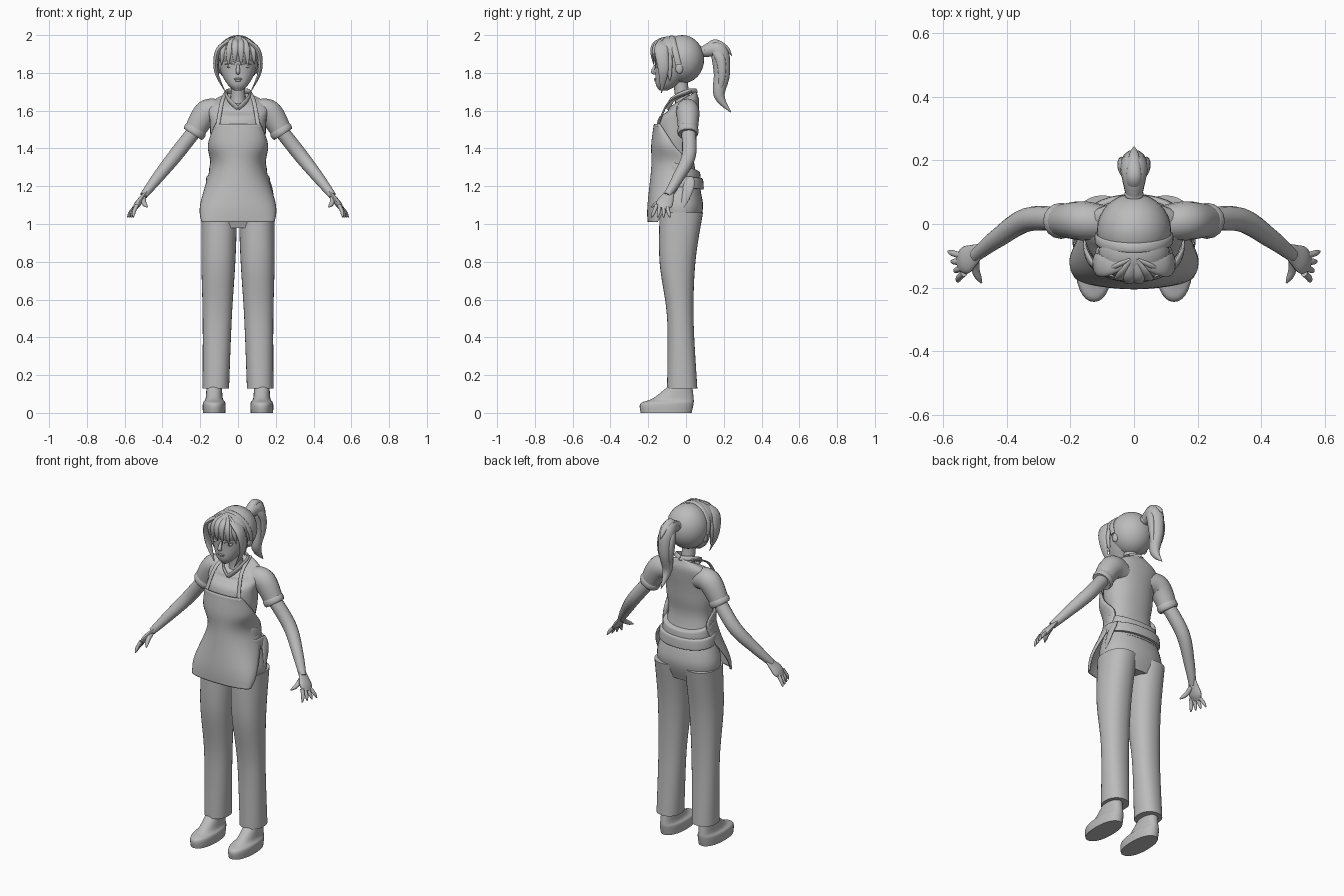
import bpy, bmesh, math, random
from mathutils import Vector

random.seed(4)
default_cube = bpy.data.objects.get("Cube")
if default_cube:
    bpy.data.objects.remove(default_cube, do_unlink=True)

GREY = (.5, .5, .5, 1)
material = bpy.data.materials.new("plain grey")
material.use_nodes = True
material.diffuse_color = GREY
material.node_tree.nodes["Principled BSDF"].inputs["Base Color"].default_value = GREY

SIDEWAYS = Vector((1, 0, 0))
DEPTH = Vector((0, 1, 0))
UPWARD = Vector((0, 0, 1))


def make_object(name, bm, pair=False):
    bmesh.ops.recalc_face_normals(bm, faces=bm.faces)
    mesh = bpy.data.meshes.new(name)
    bm.to_mesh(mesh)
    bm.free()
    mesh.materials.append(material)
    for polygon in mesh.polygons:
        polygon.use_smooth = True
    mesh.set_sharp_from_angle(angle=math.radians(50))
    part = bpy.data.objects.new(name, mesh)
    bpy.context.collection.objects.link(part)
    if pair:
        part.modifiers.new("Mirror", 'MIRROR').use_mirror_merge = False
    return part


def sample_curve(rows, count):
    """Evenly sampled smooth curve through rows of any width."""
    rows = [Vector(row) for row in rows]
    last = len(rows) - 1
    samples = []
    for step in range(count + 1):
        place = step / count * last
        i = min(int(place), last - 1)
        f = place - i
        start, end = rows[i], rows[i + 1]
        leave = (end - rows[max(i - 1, 0)]) / 2
        arrive = (rows[min(i + 2, last)] - start) / 2
        ease = f * f * (3 - 2 * f)
        samples.append(start.lerp(end, ease) + leave * f * (1 - f) ** 2 - arrive * f * f * (1 - f))
    return samples


def skin_rings(bm, rings, closed=True):
    loops = [[bm.verts.new(point) for point in ring] for ring in rings]
    size = len(loops[0])
    for lower, upper in zip(loops, loops[1:]):
        for j in range(size if closed else size - 1):
            k = (j + 1) % size
            bm.faces.new((lower[j], lower[k], upper[k], upper[j]))
    if closed:
        bm.faces.new(loops[0])
        bm.faces.new(loops[-1])


def circle(count):
    return [(math.cos(a), math.sin(a)) for a in (math.tau * j / count for j in range(count))]


def squared(value):
    return math.copysign(abs(value) ** .9, value)


def loft(name, rows, centre=0, lean=0, slope=lambda z: 0, pair=False):
    """Stacked oval rings; each row is height, half width, front reach, back reach."""
    bm, rings = bmesh.new(), []
    for z, width, front, back in sample_curve(rows, 24):
        middle, reach = (back - front) / 2, (back + front) / 2
        rings.append([(centre + lean * z + width * squared(c), middle + reach * squared(s),
                       z + slope(z) * reach * s) for c, s in circle(32)])
    skin_rings(bm, rings)
    return make_object(name, bm, pair)


def tube(name, points, radii, flat=1, axis=DEPTH, pair=False):
    """Sweep an oval along points; flat scales the oval along the axis."""
    bm, rings = bmesh.new(), []
    path = sample_curve(points, 20)
    sizes = sample_curve([(r, r) for r in radii], 20)
    for i, (point, size) in enumerate(zip(path, sizes)):
        heading = (path[min(i + 1, 20)] - path[max(i - 1, 0)]).normalized()
        across = axis.cross(heading).normalized()
        along = heading.cross(across)
        rings.append([point + size.x * (across * c + along * s * flat) for c, s in circle(16)])
    skin_rings(bm, rings)
    return make_object(name, bm, pair)


def strand(name, points, width, flat=1, axis=DEPTH, pair=False):
    """Leaf-shaped lock that narrows to a point."""
    return tube(name, points, [width * k for k in (.6, 1, .9, .6, .05)], flat, axis, pair)


def ball(name, centre, size, pair=False):
    bm = bmesh.new()
    bmesh.ops.create_uvsphere(bm, u_segments=32, v_segments=16, radius=1)
    bmesh.ops.scale(bm, vec=size, verts=bm.verts)
    bmesh.ops.translate(bm, vec=centre, verts=bm.verts)
    return make_object(name, bm, pair)


# Shoes and trousers
loft("shoes", [(0, .06, .24, .03), (.05, .06, .24, .04), (.08, .045, .17, .04), (.17, .04, .06, .03)],
     centre=.126, pair=True)
loft("trouser_legs", [(.13, .07, .1, .06), (.5, .077, .1, .04), (.8, .09, .14, .05), (1.06, .095, .14, .09)],
     centre=.12, lean=-.02, pair=True)
loft("trouser_hips", [(.98, .17, .12, .06), (1.1, .19, .15, .09), (1.27, .14, .12, .05)])

# Shirt, with the neckline dropping towards the front
loft("shirt_body", [(1.17, .165, .13, .08), (1.34, .13, .12, .04), (1.45, .145, .15, .05),
                    (1.55, .15, .15, .06), (1.62, .16, .1, .07), (1.65, .125, .09, .06),
                    (1.665, .07, .075, .055)], slope=lambda z: max(0, z - 1.57) * 6)
shoulder, armpit, hem = Vector((.08, 0, 1.59)), Vector((.165, .01, 1.59)), Vector((.236, .01, 1.48))
tube("sleeves", [shoulder, armpit, hem], (.06, .067, .054), flat=.92, pair=True)
tube("sleeve_cuffs", [armpit.lerp(hem, .75), hem.lerp(armpit, -.05)], (.056, .061, .061, .055),
     flat=.92, pair=True)
tube("collar", [(0, -.095, 1.61), (.05, -.07, 1.66), (.06, .01, 1.7), (0, .054, 1.705)],
     (.007, .007), flat=2, axis=UPWARD - DEPTH / 2, pair=True)

# Arms and hands
tube("arms", [(.2, .01, 1.53), (.33, .015, 1.365), (.43, -.045, 1.24), (.5, -.1, 1.15)],
     (.038, .038, .03, .02), pair=True)
tube("palms", [(.485, -.085, 1.17), (.55, -.127, 1.08)], (.009, .013, .017, .01), flat=2.6, pair=True)
for i, finger in enumerate(("index", "middle", "ring", "little")):
    knuckle = Vector((.535, -.155 + .018 * i, 1.1))
    tip = Vector((.555 + .01 * i, -.182 + .032 * i, 1.035))
    bend = knuckle.lerp(tip, .5) + SIDEWAYS * .005
    tube(finger + "_fingers", [knuckle, bend, tip], (.011, .01, .009, .003), pair=True)
tube("thumbs", [(.5, -.11, 1.14), (.497, -.15, 1.11), (.48, -.185, 1.09)], (.014, .013, .011, .003),
     axis=SIDEWAYS, pair=True)

# Apron panel wrapped round the front; rows are height, half width, front reach, edge reach
bm, rings = bmesh.new(), []
for z, width, front, edge in sample_curve([(1.01, .19, .2, .15), (1.1, .197, .2, .1), (1.3, .145, .18, -.01),
                                           (1.42, .155, .18, .065), (1.53, .117, .166, .138)], 24):
    angles = [math.radians(degrees) for degrees in range(-90, 91, 6)]
    rings.append([(width * math.sin(a), -edge - (front - edge) * abs(math.cos(a)) ** .8, z) for a in angles])
skin_rings(bm, rings, closed=False)
apron = make_object("apron_panel", bm)
thickness = apron.modifiers.new("Thickness", 'SOLIDIFY')
thickness.thickness = .008
thickness.offset = 0

# Apron straps and the cloth tied round the waist
tube("apron_straps", [(.108, -.15, 1.515), (.085, -.09, 1.645), (.06, .03, 1.702)], (.005, .005),
     flat=2.2, axis=SIDEWAYS, pair=True)


def waist_band(name, height, width, back, tilt):
    profile = [(-1, 0), (-.8, .006), (.8, .002), (1, -.01)]
    loft(name, [(height + .03 * k, width + puff, .13, back + puff) for k, puff in profile],
         slope=lambda z: tilt)


waist_band("waist_tie", 1.225, .165, .088, -.12)
waist_band("waist_fold", 1.285, .148, .072, -.35)
strand("tie_end", [(.15, .02, 1.25), (.175, .01, 1.18), (.19, -.02, 1.08)], .01, flat=3)

# Neck, face and features
tube("neck", [(0, -.01, 1.6), (0, -.02, 1.68), (0, -.035, 1.79)], (.06, .042, .038, .042))
loft("face", [(1.706, .02, .14, -.1), (1.74, .056, .16, -.04), (1.81, .093, .162, .03),
              (1.9, .1, .16, .05), (1.96, .06, .1, .03)])
tube("nose", [(0, -.158, 1.85), (0, -.176, 1.807), (0, -.16, 1.795)], (.004, .009, .004),
     flat=1.3, axis=SIDEWAYS)
ball("eyes", (.044, -.146, 1.838), (.02, .012, .013), pair=True)
for feature, height in (("eyelids", 1.852), ("eyebrows", 1.876)):
    tube(feature, [(.02, -.161, height - .01), (.044, -.158, height), (.07, -.141, height - .008)],
         (.002, .004, .002), pair=True)
ball("upper_lip", (0, -.162, 1.768), (.022, .007, .005))
ball("lower_lip", (0, -.161, 1.76), (.017, .007, .006))
ball("ears", (.104, -.035, 1.825), (.012, .02, .03), pair=True)

# Hair cap, front volume and hairband
ball("hair_cap", (0, -.02, 1.872), (.117, .116, .128))
ball("front_hair", (0, -.088, 1.905), (.112, .092, .088))
arch = [math.radians(degrees) for degrees in range(-10, 191, 20)]
tube("hairband", [(.119 * math.cos(a), -.045 - .03 * math.sin(a), 1.865 + .127 * math.sin(a)) for a in arch],
     (.006, .006), flat=2.6)

# Fringe fanning out from the parting, and locks framing the face
for i in range(6):
    tip = .035 * i - .088
    recede = 4 * tip * tip
    strand(f"fringe_lock_{i + 1}", [(tip * .1, -.11, 1.98), (tip * .6, recede - .165, 1.955),
                                    (tip * .9, recede - .182, 1.91),
                                    (tip, recede - .17, random.uniform(1.83, 1.87))], .022, flat=.5)
strand("side_locks", [(.035, -.12, 1.975), (.105, -.13, 1.92), (.116, -.12, 1.81), (.065, -.13, 1.695)],
       .014, flat=2.6, pair=True)
strand("inner_side_locks", [(.085, -.1, 1.94), (.112, -.09, 1.85), (.1, -.085, 1.755)],
       .01, flat=2, pair=True)

# Ponytail
tube("hair_tie", [(0, .082, 1.905), (0, .108, 1.922)], (.024, .03, .022), axis=SIDEWAYS)
strand("ponytail", [(0, .09, 1.912), (0, .17, 1.92), (0, .19, 1.8), (0, .176, 1.68), (0, .237, 1.592)],
       .048, flat=.9, axis=SIDEWAYS)
strand("ponytail_crest", [(0, .1, 1.92), (0, .15, 1.96), (0, .21, 1.935), (0, .244, 1.89)],
       .017, flat=1.4, axis=SIDEWAYS)
strand("ponytail_locks", [(.012, .13, 1.94), (.036, .18, 1.88), (.035, .19, 1.78), (.01, .17, 1.66)],
       .025, flat=.6, axis=SIDEWAYS, pair=True)
